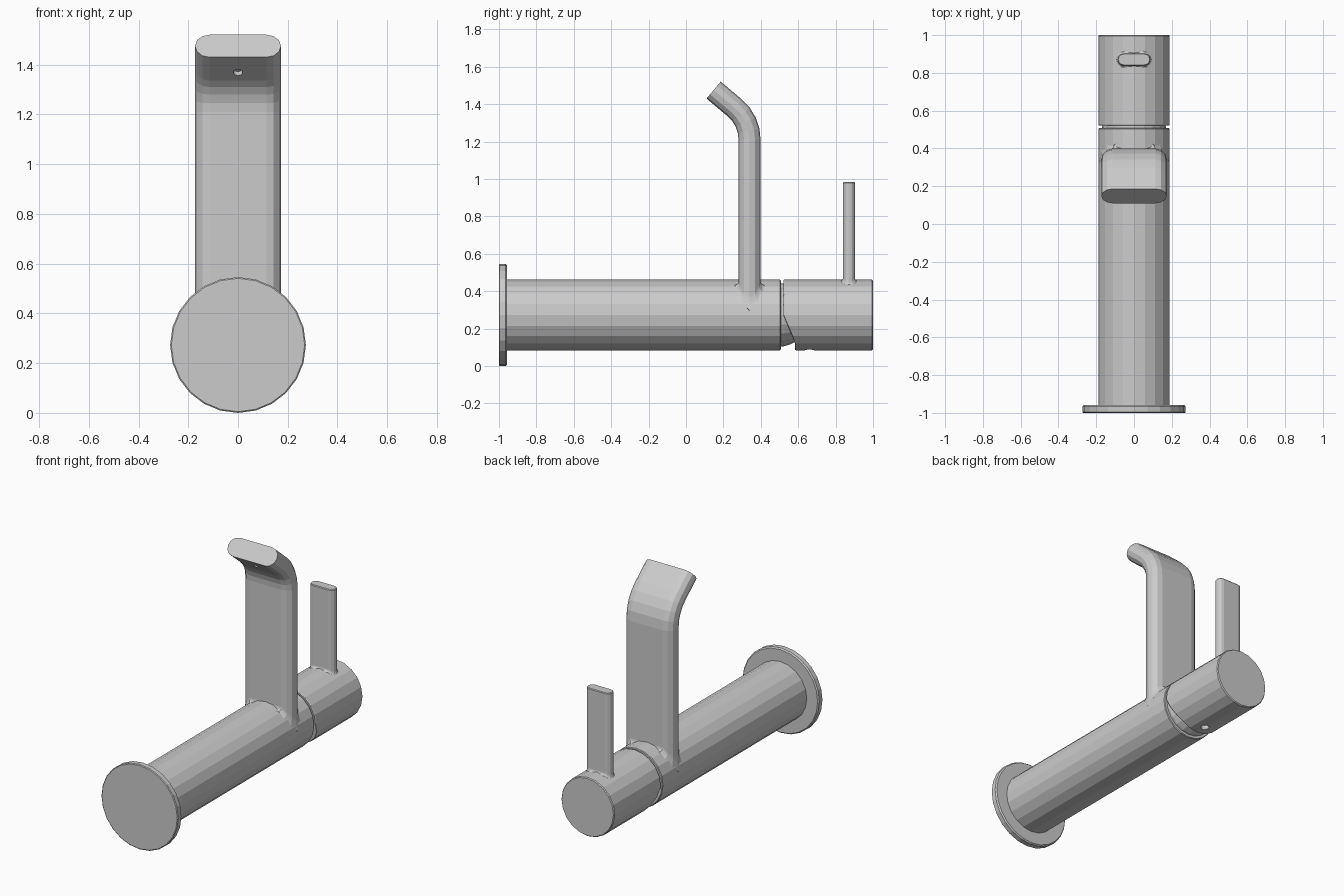
import bpy, bmesh
from math import sin, cos, pi, radians, sqrt
from mathutils import Vector, Matrix

AXIS_Z = 0.273      # height of the horizontal body axis
BODY_R = 0.189

cube = bpy.data.objects.get("Cube")
if cube:
    bpy.data.objects.remove(cube, do_unlink=True)

metal = bpy.data.materials.new("satin_grey")
metal.use_nodes = True
metal.diffuse_color = (0.6, 0.6, 0.6, 1)
metal.node_tree.nodes["Principled BSDF"].inputs["Base Color"].default_value = (0.6, 0.6, 0.6, 1)


def loft(name, rings):
    """Skin closed rings of points and cap both ends."""
    bm = bmesh.new()
    loops = [[bm.verts.new(p) for p in ring] for ring in rings]
    n = len(loops[0])
    for a, b in zip(loops, loops[1:]):
        for i in range(n):
            j = (i + 1) % n
            bm.faces.new((a[i], a[j], b[j], b[i]))
    bm.faces.new(loops[0])
    bm.faces.new(loops[-1])
    bmesh.ops.recalc_face_normals(bm, faces=bm.faces)
    mesh = bpy.data.meshes.new(name)
    bm.to_mesh(mesh)
    bm.free()
    mesh.materials.append(metal)
    ob = bpy.data.objects.new(name, mesh)
    bpy.context.collection.objects.link(ob)
    return ob


def lathe(name, profile, sides=20):
    """Turn (y, radius) pairs around the body axis."""
    return loft(name, [[(r * cos(2 * pi * i / sides), y, AXIS_Z + r * sin(2 * pi * i / sides))
                        for i in range(sides)] for y, r in profile])


def stadium(half_w, half_t, steps=6):
    """Flat bar outline with fully rounded ends."""
    pts = []
    for side, start in ((1, -pi / 2), (-1, pi / 2)):
        for i in range(steps + 1):
            a = start + pi * i / steps
            pts.append((side * (half_w - half_t) + half_t * cos(a), half_t * sin(a)))
    return pts


def section(half_w, half_t, y, z, tilt=0.0):
    return [(x, y + t * cos(tilt), z + t * sin(tilt)) for x, t in stadium(half_w, half_t)]


def blended_root(half_w, half_t, y, fillet):
    """Sections that flare out onto the round body."""
    rings = [section(half_w, half_t, y, AXIS_Z + 0.03)]
    for k in range(5):
        a = pi / 2 * k / 4
        d, h = fillet * (1 - sin(a)), fillet * (1 - cos(a))
        ring = []
        for x, t in stadium(half_w + d * 0.4, half_t + d):
            surface = sqrt(max(BODY_R ** 2 - x * x, 0))
            ring.append((x, y + t, AXIS_Z + surface + h - 0.003))
        rings.append(ring)
    return rings


def drill(ob, centre, direction, radius, depth):
    """Sink a small round hole and drop the cutter."""
    bm = bmesh.new()
    rot = Vector(direction).to_track_quat('Z', 'Y').to_matrix().to_4x4()
    bmesh.ops.create_cone(bm, cap_ends=True, segments=12, radius1=radius, radius2=radius,
                          depth=depth * 2, matrix=Matrix.Translation(centre) @ rot)
    mesh = bpy.data.meshes.new("hole_cutter")
    bm.to_mesh(mesh)
    bm.free()
    mesh.materials.append(metal)
    cutter = bpy.data.objects.new("hole_cutter", mesh)
    cutter.hide_render = True
    bpy.context.collection.objects.link(cutter)
    mod = ob.modifiers.new("hole", 'BOOLEAN')
    mod.operation, mod.solver, mod.object = 'DIFFERENCE', 'EXACT', cutter
    bpy.context.view_layer.objects.active = ob
    bpy.ops.object.modifier_apply(modifier=mod.name)
    bpy.data.objects.remove(cutter, do_unlink=True)


# Round base plate, main tube and the recessed neck behind it
lathe("base_plate", [(-1, 0.268), (-0.996, 0.273), (-0.965, 0.273), (-0.957, 0.266)], 24)
lathe("body_tube", [(-0.96, BODY_R), (0.503, BODY_R), (0.507, 0.185)])
lathe("neck", [(0.49, 0.17), (0.52, 0.168), (0.555, 0.158), (0.59, 0.14), (0.63, 0.11)])

# Turning handle, with its lower front edge cut back on a slope
handle = lathe("handle", [(0.521, 0.186), (0.526, BODY_R), (0.994, BODY_R), (1.0, 0.184)])
for v in handle.data.vertices:
    if v.co.y < 0.6:
        drop = max(AXIS_Z - v.co.z, 0)
        v.co.y += min(drop * 0.43, 0.062)
drill(handle, (0, 0.66, AXIS_Z - BODY_R), (0, 0, 1), 0.025, 0.03)

# Lever standing on the handle
lever = blended_root(0.087, 0.032, 0.871, 0.02)
lever += [section(0.087, 0.032, 0.871, 0.98), section(0.083, 0.028, 0.871, 0.985)]
loft("lever", lever)

# Flat spout: straight riser, bend towards the front, short tilted tip
BEND_R, BEND_Z, SPOUT_Y, TURN = 0.223, 1.21, 0.34, radians(50)
HALF_W, HALF_T = 0.173, 0.059
spout = blended_root(HALF_W, HALF_T, SPOUT_Y, 0.035)
for k in range(5):
    a = TURN * k / 4
    spout.append(section(HALF_W, HALF_T, SPOUT_Y - BEND_R * (1 - cos(a)),
                         BEND_Z + BEND_R * sin(a), a))
end_y = SPOUT_Y - BEND_R * (1 - cos(TURN)) - 0.147 * sin(TURN)
end_z = BEND_Z + BEND_R * sin(TURN) + 0.147 * cos(TURN)
spout.append(section(HALF_W, HALF_T, end_y, end_z, TURN))
spout_ob = loft("spout", spout)

# Small screw hole under the tip
back = 0.095
under = Vector((0, end_y + back * sin(TURN) - HALF_T * cos(TURN),
                end_z - back * cos(TURN) - HALF_T * sin(TURN)))
drill(spout_ob, under, (0, cos(TURN), sin(TURN)), 0.019, 0.02)
